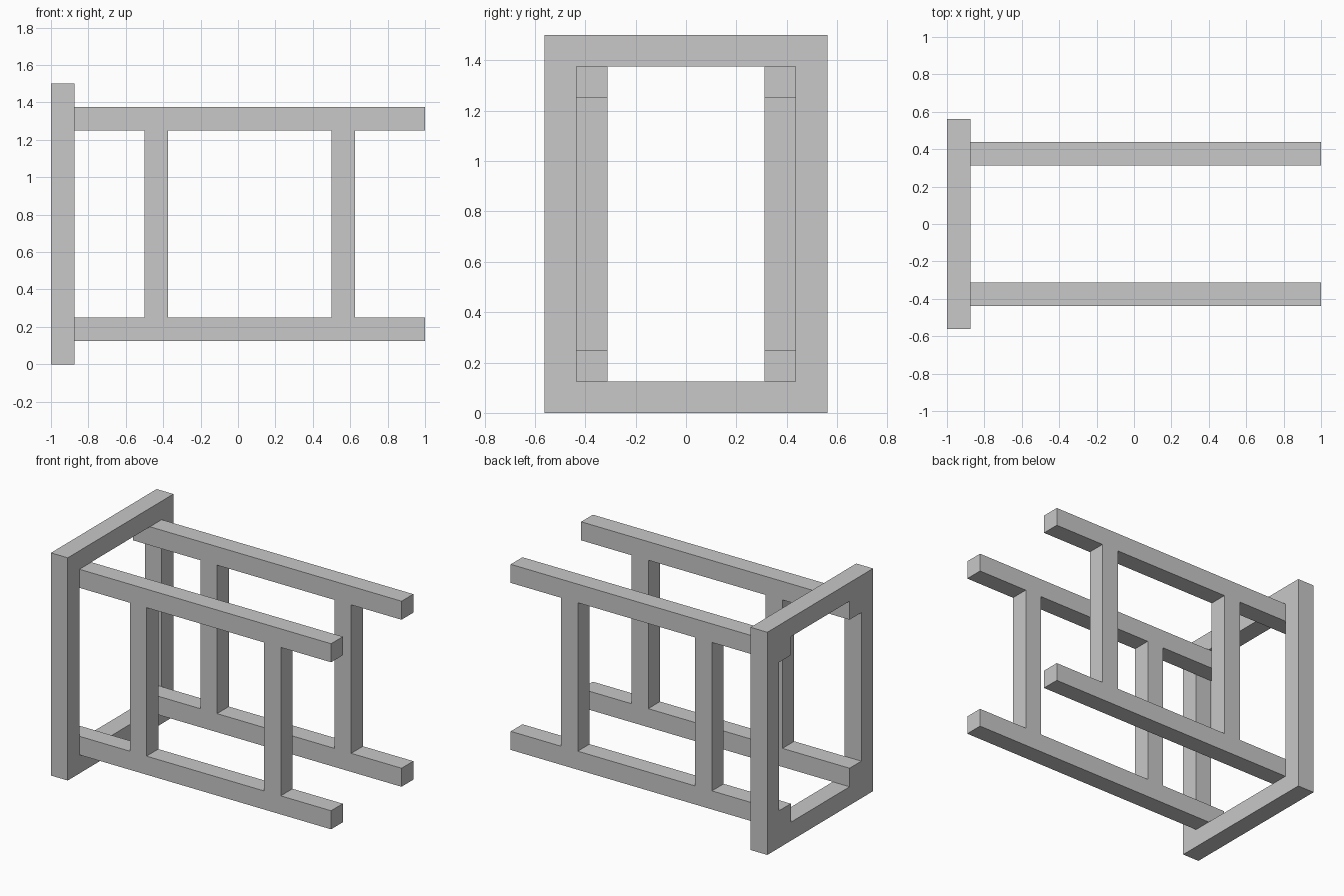
import bpy
import bmesh
from mathutils import Matrix, Vector

cube = bpy.data.objects.get("Cube")
if cube:
    bpy.data.objects.remove(cube, do_unlink=True)

T = 0.125  # thickness of every bar

grey = bpy.data.materials.new("plain grey")
grey.use_nodes = True
colour = (0.58, 0.58, 0.58, 1)
grey.diffuse_color = colour
grey.node_tree.nodes["Principled BSDF"].inputs["Base Color"].default_value = colour


def box(name, low, high):
    low, high = Vector(low), Vector(high)
    bm = bmesh.new()
    matrix = Matrix.Translation((low + high) / 2) @ Matrix.Diagonal((*(high - low), 1))
    bmesh.ops.create_cube(bm, size=1, matrix=matrix)
    mesh = bpy.data.meshes.new(name)
    bm.to_mesh(mesh)
    bm.free()
    mesh.materials.append(grey)
    bpy.context.collection.objects.link(bpy.data.objects.new(name, mesh))


# Upright rectangular end frame: two uprights with crossbars between them
for side, y in (("front", -4.5 * T), ("back", 3.5 * T)):
    box(f"frame_{side}_upright", (-1, y, 0), (T - 1, y + T, 12 * T))
for level, z in (("bottom", 0), ("top", 11 * T)):
    box(f"frame_{level}_crossbar", (-1, -3.5 * T, z), (T - 1, 3.5 * T, z + T))

# Two ladder-like sides whose rails pass through the corners of the frame opening
for side, y in (("front", -3.5 * T), ("back", 2.5 * T)):
    for level, z in (("lower", T), ("upper", 10 * T)):
        box(f"{side}_{level}_rail", (-1, y, z), (1, y + T, z + T))
    for place, x in (("right", -4 * T), ("left", 4 * T)):
        box(f"{side}_{place}_post", (x, y, 2 * T), (x + T, y + T, 10 * T))
